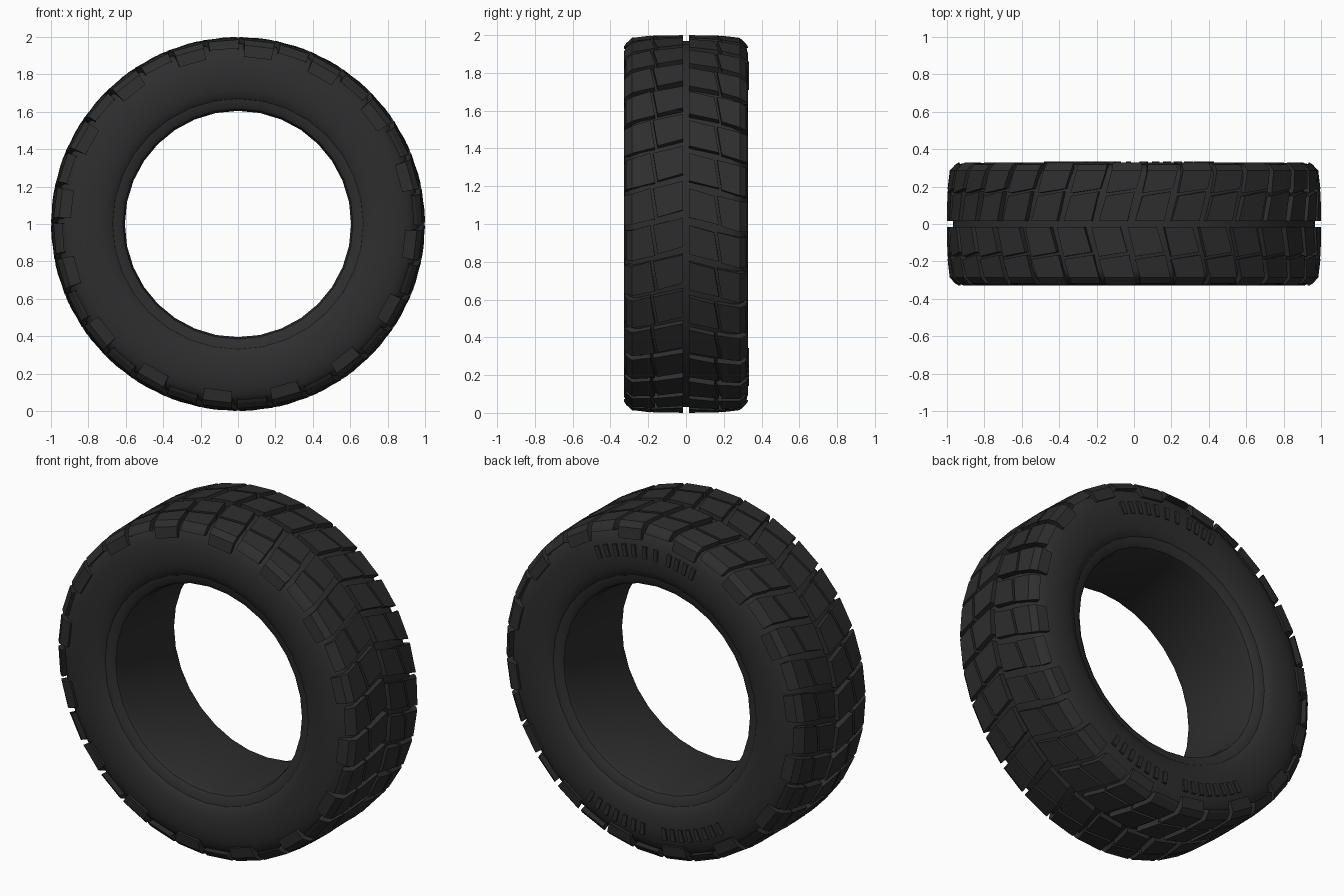
import bpy, bmesh
from math import sin, cos, pi, radians

cube = bpy.data.objects.get("Cube")
if cube:
    bpy.data.objects.remove(cube)

COUNT = 32
PITCH = 2 * pi / COUNT
SLANT = 0.27      # how far blocks lean round the wheel per unit of width

rubber = bpy.data.materials.new("black_rubber")
colour = (0.027, 0.027, 0.027, 1)
rubber.diffuse_color = colour
rubber.use_nodes = True
shader = rubber.node_tree.nodes["Principled BSDF"]
shader.inputs["Base Color"].default_value = colour
shader.inputs["Roughness"].default_value = 0.8


def polar(angle, radius, y):
    """Point on the wheel; angle runs from the top towards +x."""
    return (radius * sin(angle), y, 1 + radius * cos(angle))


def finish(name, bm, smooth=None):
    bmesh.ops.recalc_face_normals(bm, faces=bm.faces)
    mesh = bpy.data.meshes.new(name)
    bm.to_mesh(mesh)
    bm.free()
    mesh.materials.append(rubber)
    obj = bpy.data.objects.new(name, mesh)
    bpy.context.collection.objects.link(obj)
    if smooth:
        bpy.ops.object.select_all(action='DESELECT')
        obj.select_set(True)
        bpy.context.view_layer.objects.active = obj
        bpy.ops.object.shade_smooth_by_angle(angle=radians(smooth))
    return obj


def add_block(bm, angle, width, side, outer, inner, skew):
    """Closed block whose section runs along outer, then back along inner."""
    section = outer + inner[::-1]
    ends = []
    for end in (-1, 1):
        ring = []
        for i, (y, r) in enumerate(section):
            lean = SLANT * min(y, 0.29)
            shift = side * end * skew[i] if i < len(skew) else side * end * skew[-1 - i + len(section)]
            a = angle + lean + end * width / 2
            ring.append(bm.verts.new(polar(a, r, side * (y + shift))))
        ends.append(ring)
    a, b = ends
    n = len(section)
    for i in range(n):
        j = (i + 1) % n
        bm.faces.new((a[i], a[j], b[j], b[i]))
    # end caps as a row of quads
    for ring in ends:
        for i in range(n // 2 - 1):
            bm.faces.new((ring[i], ring[i + 1], ring[n - 2 - i], ring[n - 1 - i]))


# Tyre body: closed half profile mirrored and spun round the axle
half = [(0.605, 0.235), (0.615, 0.275), (0.635, 0.29), (0.67, 0.296), (0.676, 0.303),
        (0.72, 0.317), (0.77, 0.325), (0.83, 0.325), (0.88, 0.317), (0.92, 0.303),
        (0.95, 0.28), (0.966, 0.24), (0.968, 0.02)]
profile = half + [(r, -y) for r, y in reversed(half)]
bm = bmesh.new()
rings = [[bm.verts.new(polar(k * PITCH, r, y)) for r, y in profile] for k in range(COUNT)]
for k in range(COUNT):
    a, b = rings[k], rings[(k + 1) % COUNT]
    for i in range(len(profile)):
        j = (i + 1) % len(profile)
        bm.faces.new((a[i], a[j], b[j], b[i]))
finish("tyre_body", bm, smooth=35)


# Tread: two rows of blocks on each side of the central groove
def shoulder_section(end_radius):
    outer = [(0.177, 0.997), (0.285, 0.986), (0.317, 0.957), (0.328, end_radius)]
    inner = [(0.177, 0.94), (0.25, 0.935), (0.265, 0.92), (0.28, end_radius)]
    return outer, inner


for side, label in ((-1, "front"), (1, "back")):
    offset = 0.04 if side < 0 else 0.08
    centre, shoulder = bmesh.new(), bmesh.new()
    for k in range(COUNT):
        angle = k * PITCH + offset
        add_block(centre, angle, 0.155, side,
                  [(0.016, 1.0), (0.162, 0.998)], [(0.016, 0.94), (0.162, 0.94)],
                  (0, 0.012))
        # every other shoulder block reaches down the sidewall
        outer, inner = shoulder_section(0.895 if k % 2 == 0 else 0.94)
        add_block(shoulder, angle, 0.165, side, outer, inner, (0.012, 0, 0, 0))
    finish(label + "_centre_tread", centre)
    finish(label + "_shoulder_tread", shoulder)


# Short raised ribs in groups on the back sidewall: start, end, number
ribs = bmesh.new()
for start, end, number in ((25, 8, 5), (3, -2, 2), (-8, -19, 4), (151, 176, 7), (186, 213, 8)):
    for i in range(number):
        middle = radians(start + (end - start) * i / (number - 1))
        verts = [ribs.verts.new(polar(middle + s * 0.016, r, y))
                 for y in (0.315, 0.333)
                 for s, r in ((-1, 0.79), (1, 0.79), (1, 0.86), (-1, 0.86))]
        ribs.faces.new(verts[:4])
        ribs.faces.new(verts[4:])
        for j in range(4):
            n = (j + 1) % 4
            ribs.faces.new((verts[j], verts[n], verts[4 + n], verts[4 + j]))
finish("sidewall_ribs", ribs)
